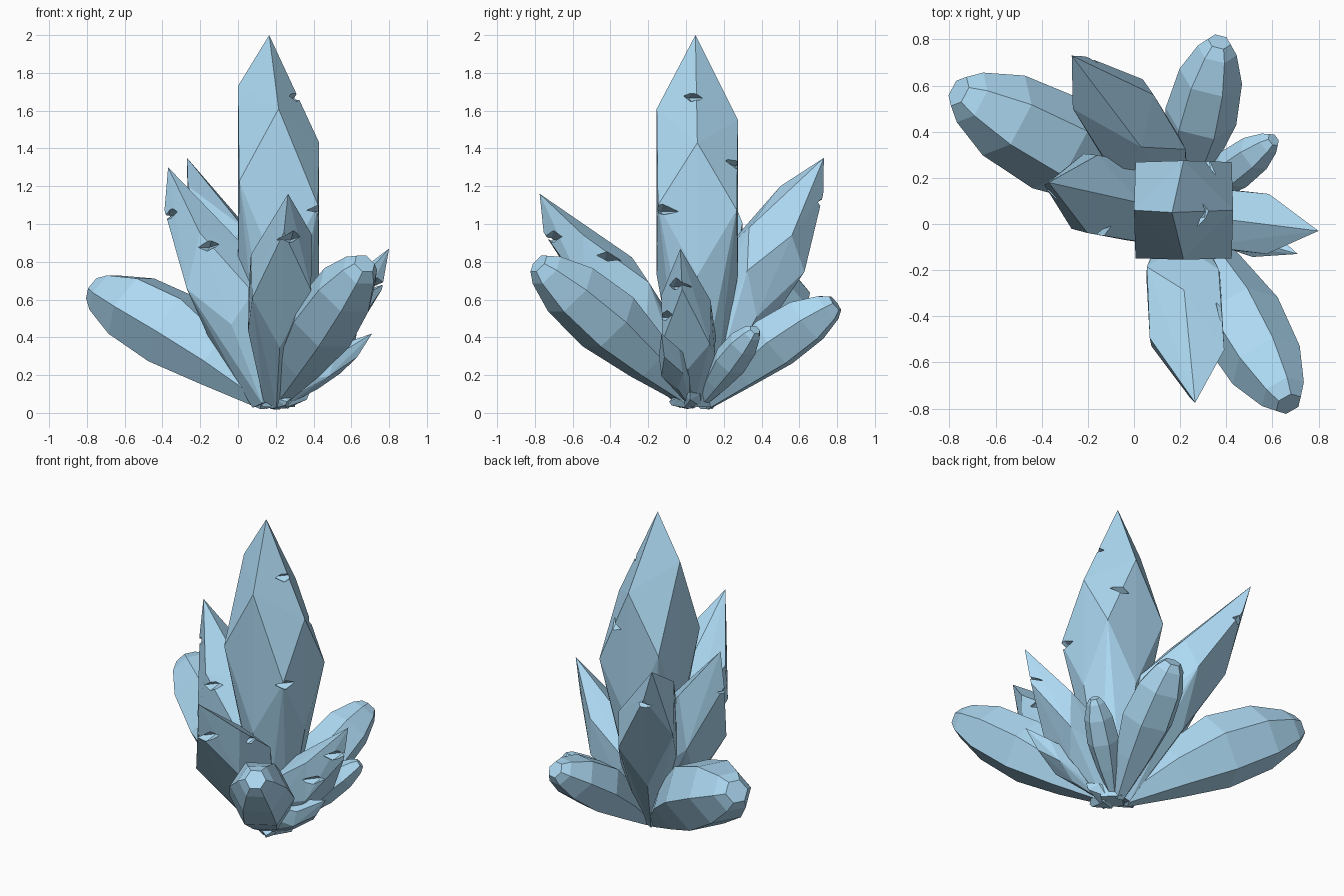
import bpy, bmesh, math
from mathutils import Vector

if "Cube" in bpy.data.objects:
    bpy.data.objects.remove(bpy.data.objects["Cube"])

mat = bpy.data.materials.new("crystal_blue")
mat.diffuse_color = (0.42, 0.70, 0.90, 1)
mat.use_nodes = True
mat.node_tree.nodes["Principled BSDF"].inputs["Base Color"].default_value = mat.diffuse_color


def hull(name, pts):
    """Faceted solid wrapped around a cloud of points."""
    bm = bmesh.new()
    for p in pts:
        bm.verts.new(p)
    bmesh.ops.convex_hull(bm, input=bm.verts[:])
    loose = [v for v in bm.verts if not v.link_faces]
    bmesh.ops.delete(bm, geom=loose, context='VERTS')
    bmesh.ops.dissolve_limit(bm, angle_limit=math.radians(1), verts=bm.verts[:], edges=bm.edges[:])
    bmesh.ops.recalc_face_normals(bm, faces=bm.faces[:])
    me = bpy.data.meshes.new(name)
    bm.to_mesh(me)
    bm.free()
    me.materials.append(mat)
    ob = bpy.data.objects.new(name, me)
    bpy.context.collection.objects.link(ob)
    return ob


def frame(base, end):
    """Axis, sideways and upward directions of a crystal."""
    u = (end - base).normalized()
    if abs(u.z) > 0.99:
        return u, Vector((1, 0, 0)), Vector((0, 1, 0))
    v = u.cross(Vector((0, 0, 1))).normalized()
    return u, v, -u.cross(v).normalized()


def chip(ob, at, n):
    """Small wedge-shaped nick."""
    c = Vector(at)
    pts = [c + 1.4 * Vector(d) for d in ((.06, .01, .01), (-.06, -.01, -.01), (0, .06, -.01),
                                         (0, -.06, .01), (.01, 0, .025), (-.01, 0, -.025))]
    cut = hull(f"{ob.name}_chip_cutter_{n}", pts)
    cut.hide_render = True
    cut.hide_set(True)
    m = ob.modifiers.new("chip", 'BOOLEAN')
    m.operation = 'DIFFERENCE'
    m.solver = 'EXACT'
    m.object = cut


def pointed(name, base, shoulder, tip, h, chips=(), skew=3.0, drop=2.0):
    """Square crystal: skewed tip, ridges to the side middles, tapering corners below."""
    base, shoulder, tip = Vector(base), Vector(shoulder), Vector(tip)
    u, v, w = frame(base, shoulder)
    length = (shoulder - base).length
    off = tip - shoulder
    rise = off.dot(u)
    sides = (v, w, -v, -w)
    shifts = [max(-0.5 * rise, min(0.5 * rise, skew * off.dot(s))) for s in sides]
    pts = [tip]
    for i, a in enumerate(sides):
        b = sides[(i + 1) % 4]
        corner = length - drop * h + 0.42 * (shifts[i] + shifts[(i + 1) % 4])
        pts.append(shoulder + a * h + u * shifts[i])             # ridge end
        pts.append(base + (a + b) * h * 0.97 + u * corner)       # corner
        pts.append(base + a * h + u * length * 0.45)             # lower side point
        pts.append(base + a * h * 0.4)                           # foot
    ob = hull(name, pts)
    for n, c in enumerate(chips):
        chip(ob, c, n)


def blunt(name, base, end, r, lift=0.0):
    """Six-sided rounded crystal from parallel rings along a slightly arched axis."""
    base, end = Vector(base), Vector(end)
    u, v, w = frame(base, end)
    pts = []
    for t, s in ((0, .25), (.30, .76), (.56, 1.05), (.80, .93), (.95, .58), (1.0, .34)):
        c = base.lerp(end, t) + w * lift * math.sin(math.pi * t)
        for i in range(6):
            a = math.pi / 3 * i
            pts.append(c + (v * math.cos(a) + w * math.sin(a)) * r * s)
    hull(name, pts)


# Pointed crystals
pointed("main_crystal", (.215, .06, .03), (.215, .06, 1.58), (.165, .05, 2.0), .215,
        [(.32, .03, 1.68), (.34, .275, 1.32), (.43, -.12, 1.08)])
pointed("back_left_crystal", (.18, .09, .05), (-.09, .53, 1.07), (-.27, .73, 1.35), .165,
        [(-.2, .73, 1.1)], drop=1.8)
pointed("left_crystal", (.14, .07, .05), (-.18, .13, .98), (-.37, .18, 1.30), .17,
        [(-.15, -.05, .89), (-.37, .12, 1.05)], skew=2.0)
pointed("front_crystal", (.2, .02, .06), (.23, -.52, .89), (.265, -.775, 1.16), .16,
        [(.28, -.70, .93), (.36, -.42, .82)], drop=1.8)
pointed("right_crystal", (.22, .04, .05), (.58, 0, .61), (.80, -.03, .87), .13,
        [(.62, -.12, .52), (.72, -.05, .68)])
pointed("small_right_crystal", (.24, .02, .06), (.56, -.09, .32), (.71, -.13, .42), .065)

# Rounded crystals
blunt("left_blunt_crystal", (.15, .09, .06), (-.76, .575, .66), .21, .05)
blunt("front_right_blunt_crystal", (.2, .04, .06), (.67, -.78, .79), .18, .015)
blunt("back_blunt_crystal", (.2, .1, .045), (.37, .79, .58), .15, .035)
blunt("small_back_right_crystal", (.22, .08, .05), (.605, .365, .44), .09, .01)

# Broken stubs at the root
pointed("root_stub_right", (.2, .05, .05), (.32, .03, .10), (.38, .02, .11), .045)
pointed("root_stub_front", (.2, .05, .06), (.24, -.05, .08), (.26, -.09, .06), .045)
